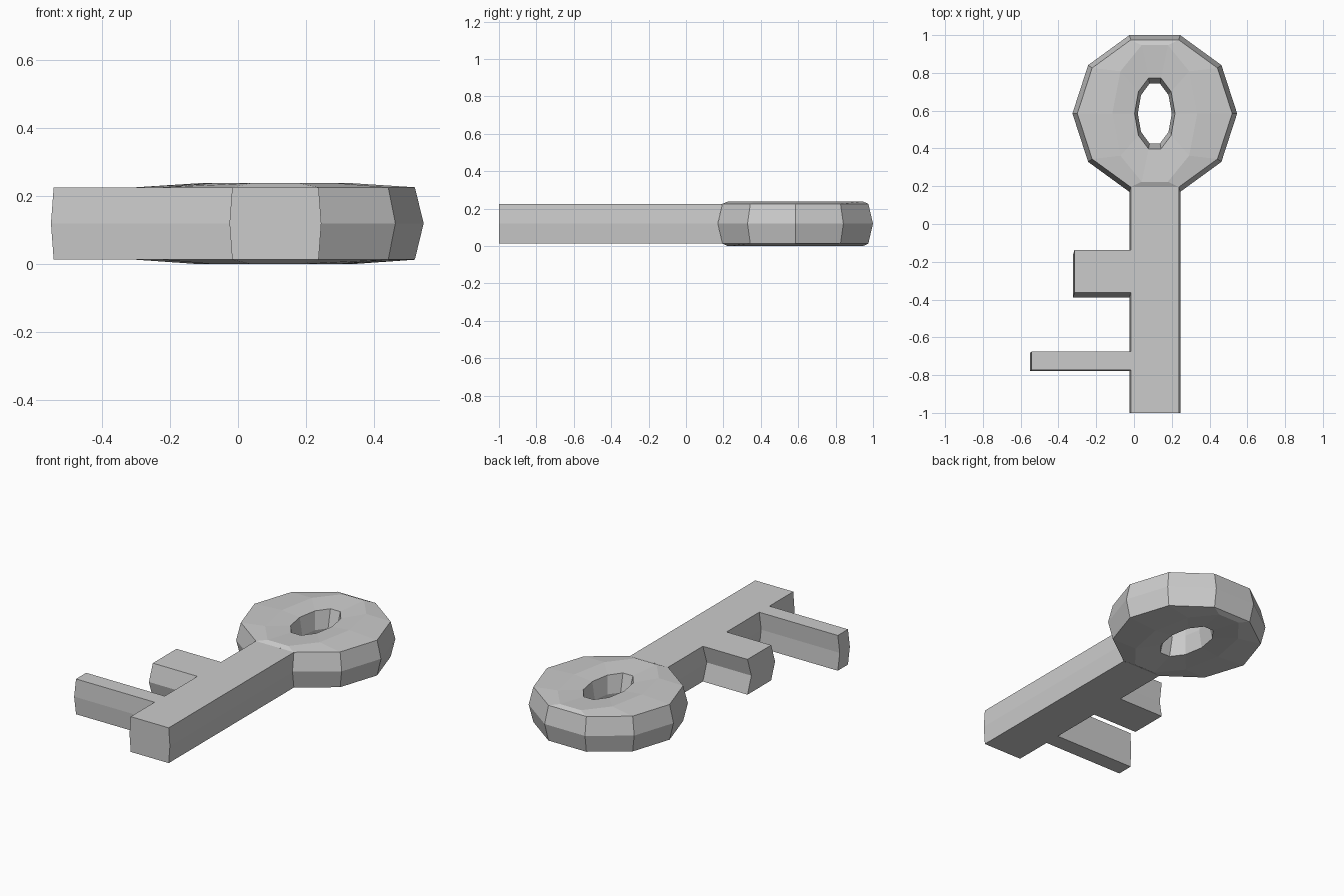
import bpy, bmesh
from math import cos, sin, pi

if "Cube" in bpy.data.objects:
    bpy.data.objects.remove(bpy.data.objects["Cube"])

CX, CY = 0.11, 0.585          # centre of the key head
LOW, MID, HIGH = 0.013, 0.12, 0.226


def finish(bm, name):
    bmesh.ops.recalc_face_normals(bm, faces=bm.faces)
    me = bpy.data.meshes.new(name)
    bm.to_mesh(me)
    bm.free()
    ob = bpy.data.objects.new(name, me)
    bpy.context.collection.objects.link(ob)
    return ob


def loft(name, start, end, cap_start=False, cap_end=False):
    """Skin between two matching rings of points."""
    bm = bmesh.new()
    a = [bm.verts.new(p) for p in start]
    b = [bm.verts.new(p) for p in end]
    n = len(a)
    for i in range(n):
        j = (i + 1) % n
        bm.faces.new((a[i], a[j], b[j], b[i]))
    if cap_start:
        bm.faces.new(a)
    if cap_end:
        bm.faces.new(b)
    return finish(bm, name)


# Head: ten-sided ring lofted around an oval hole, (radius x, radius y, z)
profile = [(0.436, 0.436, MID), (0.41, 0.41, HIGH), (0.225, 0.38, 0.238),
           (0.107, 0.197, HIGH), (0.09, 0.166, MID), (0.107, 0.197, LOW),
           (0.225, 0.38, 0.0), (0.41, 0.41, LOW)]
SIDES = 10
bm = bmesh.new()
rings = [[bm.verts.new((CX + rx * cos(2 * pi * k / SIDES),
                        CY + ry * sin(2 * pi * k / SIDES), z))
          for k in range(SIDES)] for rx, ry, z in profile]
n = len(profile)
for i in range(n):
    r, s = rings[i], rings[(i + 1) % n]
    for k in range(SIDES):
        # leave the outer wall open where the shaft joins
        if k == 7 and i in (0, n - 1):
            continue
        m = (k + 1) % SIDES
        bm.faces.new((r[k], r[m], s[m], s[k]))
finish(bm, "key_head")

# Shaft: six-sided bar with slightly bulging sides, flush with the head facet
section = [(0.127, LOW, 0.195), (0.135, MID, 0.17), (0.127, HIGH, 0.195)]
ring = [(CX + w, y, z) for w, z, y in section]
ring += [(CX - w, y, z) for w, z, y in reversed(section)]
loft("key_shaft", [(x, -1.0, z) for x, y, z in ring], ring, cap_start=True)


# Teeth: bars whose middle edge is pushed outward and forward
def tooth(name, tip, front, back, shift):
    def section_at(x_edge, x_mid):
        return [(x_edge, front, LOW), (x_mid, front - shift, MID),
                (x_edge, front, HIGH), (x_edge, back, HIGH),
                (x_mid, back - shift, MID), (x_edge, back, LOW)]
    loft(name, section_at(-0.017, -0.025), section_at(tip + 0.008, tip),
         cap_end=True)


tooth("short_tooth", -0.323, -0.363, -0.137, 0.026)
tooth("long_tooth", -0.55, -0.772, -0.675, 0.007)
